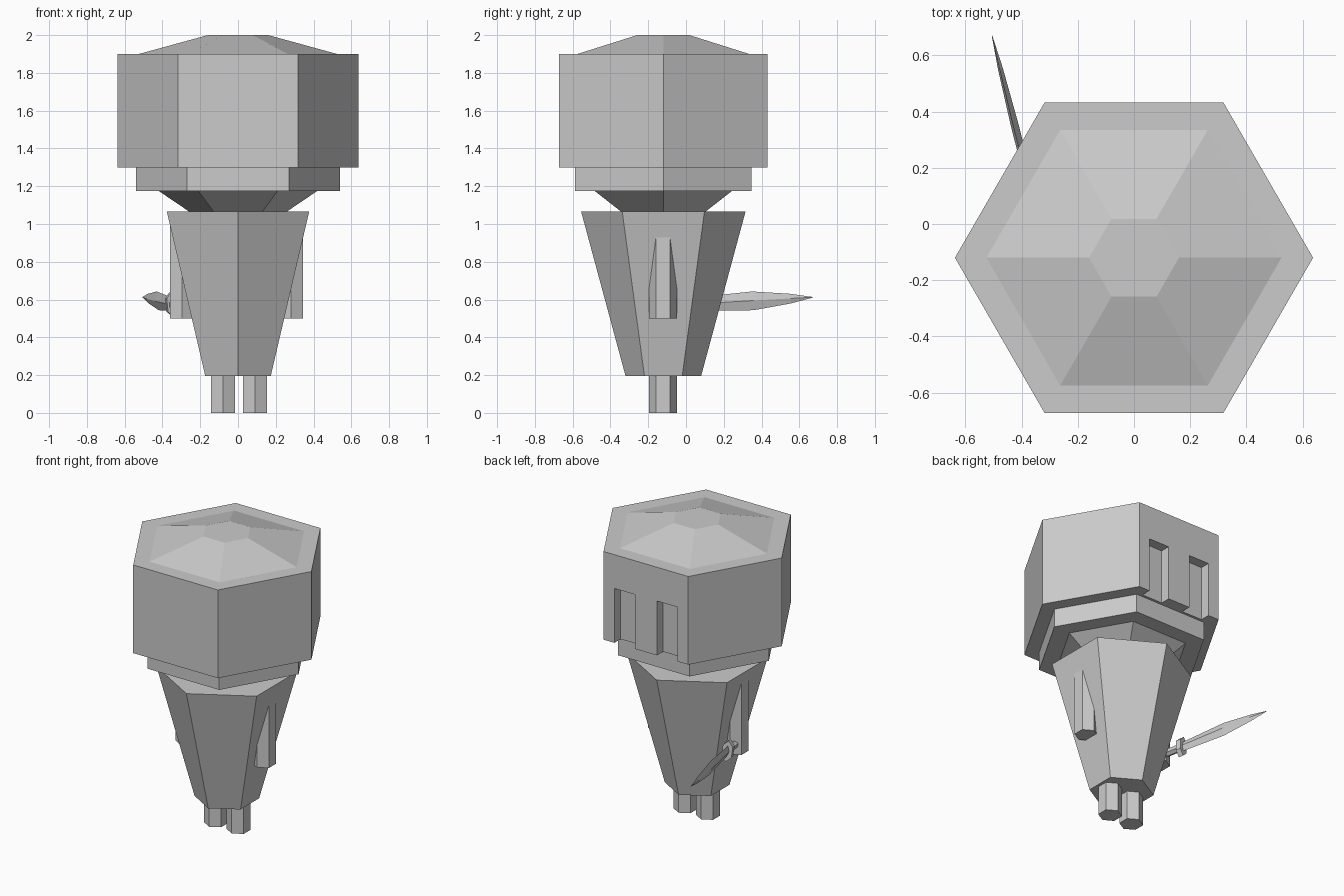
import bpy, bmesh, math
from mathutils import Vector

if "Cube" in bpy.data.objects:
    bpy.data.objects.remove(bpy.data.objects["Cube"])

CY = -0.12          # shared centre line of the figure
FLAT = 0.0          # hexagon with corners on x
POINT = math.pi / 6 # hexagon with corners on y


def new_object(name, bm):
    bmesh.ops.recalc_face_normals(bm, faces=bm.faces)
    mesh = bpy.data.meshes.new(name)
    bm.to_mesh(mesh)
    bm.free()
    ob = bpy.data.objects.new(name, mesh)
    bpy.context.collection.objects.link(ob)
    return ob


def loft(name, rings):
    """Bridge equal-length rings of points and cap both ends."""
    bm = bmesh.new()
    loops = [[bm.verts.new(p) for p in ring] for ring in rings]
    n = len(loops[0])
    for a, b in zip(loops, loops[1:]):
        for i in range(n):
            j = (i + 1) % n
            bm.faces.new((a[i], a[j], b[j], b[i]))
    bm.faces.new(loops[0][::-1])
    bm.faces.new(loops[-1])
    return new_object(name, bm)


def hexagon_stack(name, x, y, turn, profile):
    """Six-sided solid from (radius, z) pairs."""
    angles = [turn + i * math.pi / 3 for i in range(6)]
    return loft(name, [[(x + r * math.cos(a), y + r * math.sin(a), z)
                        for a in angles] for r, z in profile])


def box(name, lo, hi):
    rings = [[(lo[0], lo[1], z), (hi[0], lo[1], z),
              (hi[0], hi[1], z), (lo[0], hi[1], z)] for z in (lo[2], hi[2])]
    return loft(name, rings)


# Helmet with raised crown, collar and neck
helmet = hexagon_stack("helmet", 0, CY, FLAT,
                       [(0.637, 1.30), (0.637, 1.90), (0.525, 1.90), (0.16, 2.0)])
hexagon_stack("collar", 0, CY, FLAT, [(0.54, 1.175), (0.54, 1.30)])
hexagon_stack("neck", 0, CY, FLAT, [(0.25, 1.06), (0.42, 1.175)])

# Visor slots in the rear-facing plate
for side in (-1, 1):
    cx = 0.16 * side
    cutter = box("slot_cutter", (cx - 0.077, 0.365, 1.25), (cx + 0.077, 0.60, 1.67))
    cutter.hide_render = True
    cutter.hide_viewport = False
    cutter.display_type = 'WIRE'
    mod = helmet.modifiers.new("slot", 'BOOLEAN')
    mod.operation = 'DIFFERENCE'
    mod.solver = 'EXACT'
    mod.object = cutter

# Tapered body
hexagon_stack("body", 0, CY, POINT, [(0.20, 0.195), (0.435, 1.065)])

# Legs and arms
for name, x, z0, z1 in (("left_leg", -0.08, 0, 0.21), ("right_leg", 0.09, 0, 0.21),
                        ("left_arm", -0.296, 0.5, 1.0), ("right_arm", 0.281, 0.5, 0.95)):
    hexagon_stack(name, x, CY - 0.002, POINT, [(0.074, z0), (0.074, z1)])

# Dagger, laid along an axis from the left hand to the tip
start, tip = Vector((-0.305, -0.12, 0.565)), Vector((-0.505, 0.67, 0.612))
axis = (tip - start).normalized()
wide = Vector((-0.12, 0, 1))
wide = (wide - axis * wide.dot(axis)).normalized()
thin = axis.cross(wide)


def along_axis(name, sides, sections):
    """Sections are (fraction along dagger, half height, half thickness)."""
    angles = [2 * math.pi * i / sides for i in range(sides)]
    return loft(name, [[start.lerp(tip, t) + wide * (h * math.cos(a)) + thin * (w * math.sin(a))
                        for a in angles] for t, h, w in sections])


along_axis("dagger_grip", 6, [(0.0, 0.025, 0.025), (0.21, 0.025, 0.025)])
along_axis("dagger_guard", 6, [(0.185, 0.072, 0.038), (0.225, 0.072, 0.038)])
along_axis("dagger_blade", 4, [(0.22, 0.036, 0.014), (0.60, 0.05, 0.014),
                               (0.85, 0.026, 0.009), (1.0, 0.002, 0.001)])
